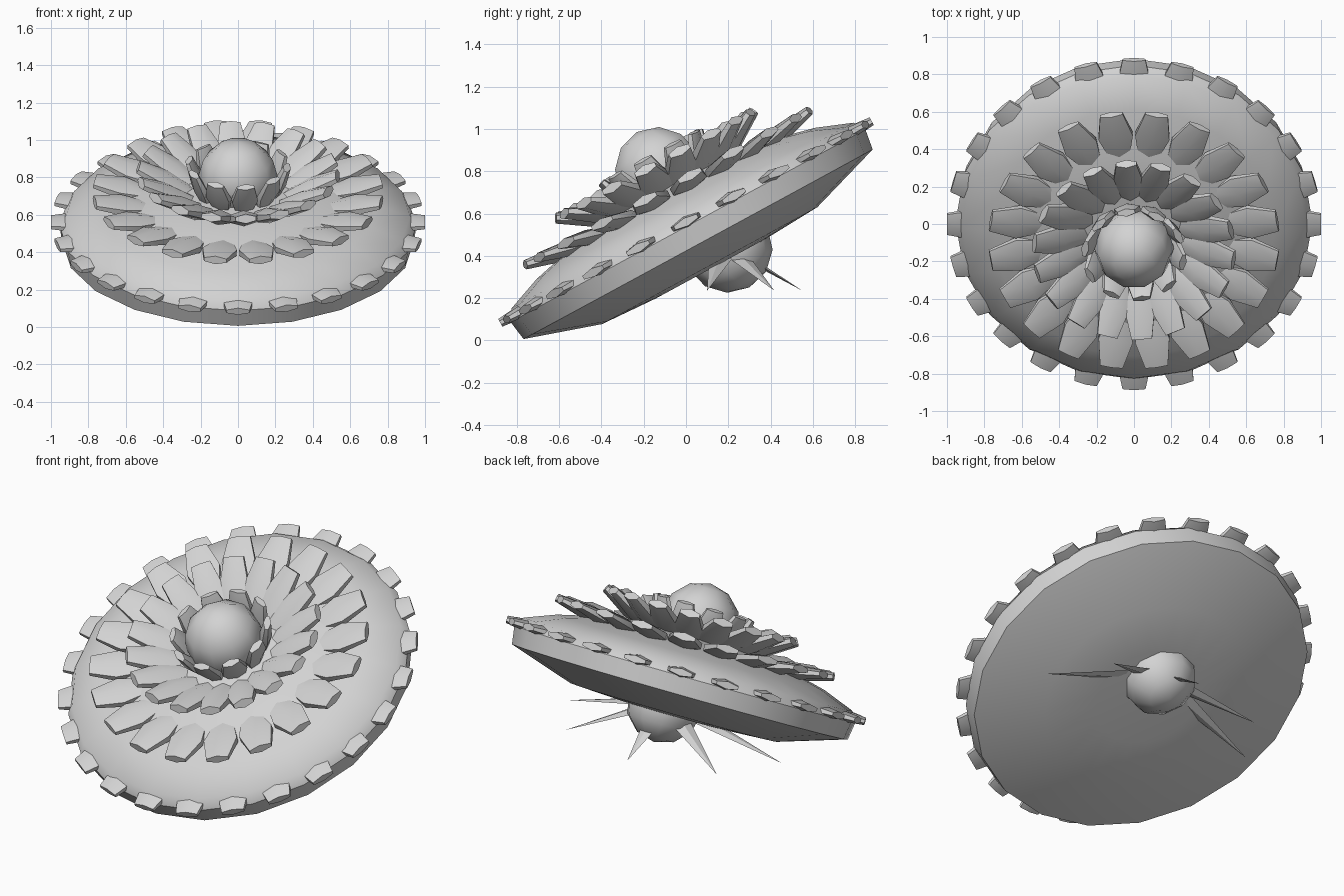
import bpy, bmesh, math
from mathutils import Matrix, Vector

if "Cube" in bpy.data.objects:
    bpy.data.objects.remove(bpy.data.objects["Cube"])

grey = bpy.data.materials.new("plain_grey")
grey.diffuse_color = (0.65, 0.65, 0.65, 1)
grey.use_nodes = True
grey.node_tree.nodes["Principled BSDF"].inputs["Base Color"].default_value = grey.diffuse_color

# The whole flower head leans toward the front
TILT = Matrix.Translation((0, 0, 0.56)) @ Matrix.Rotation(math.radians(28.5), 4, 'X')


def finish(name, bm, matrix, angle=40):
    bmesh.ops.recalc_face_normals(bm, faces=bm.faces)
    me = bpy.data.meshes.new(name)
    bm.to_mesh(me)
    bm.free()
    me.materials.append(grey)
    me.transform(matrix)
    ob = bpy.data.objects.new(name, me)
    bpy.context.collection.objects.link(ob)
    bpy.ops.object.select_all(action='DESELECT')
    ob.select_set(True)
    bpy.context.view_layer.objects.active = ob
    bpy.ops.object.shade_smooth_by_angle(angle=math.radians(angle))
    return ob


def bridge(bm, a, b):
    n = len(a)
    for i in range(n):
        bm.faces.new((a[i], a[(i + 1) % n], b[(i + 1) % n], b[i]))


def lathe(name, profile, sides):
    """Spin (radius, height) points between two pole points."""
    bm = bmesh.new()
    rings = []
    for r, h in profile[1:-1]:
        rings.append([bm.verts.new((r * math.cos(2 * math.pi * i / sides),
                                    r * math.sin(2 * math.pi * i / sides), h))
                      for i in range(sides)])
    for a, b in zip(rings, rings[1:]):
        bridge(bm, a, b)
    for pole, ring in ((profile[0], rings[0]), (profile[-1], rings[-1])):
        tip = bm.verts.new((0, 0, pole[1]))
        for i in range(sides):
            bm.faces.new((tip, ring[i], ring[(i + 1) % sides]))
    return finish(name, bm, TILT)


def petal(bm, matrix, length, width, thick, sections):
    """Loft a six-sided cross-section along +x; sections = (t, width, thickness)."""
    shape = [(-0.5, -0.22), (0, -0.5), (0.5, -0.22), (0.5, 0.22), (0, 0.5), (-0.5, 0.22)]
    rings = []
    for t, sw, st in sections:
        rings.append([bm.verts.new(matrix @ Vector((t * length, y * width * sw, z * thick * st)))
                      for y, z in shape])
    for a, b in zip(rings, rings[1:]):
        bridge(bm, a, b)
    bm.faces.new(rings[0])
    bm.faces.new(rings[-1])


def petal_ring(name, count, offset, base, tip, width, thick, sections):
    """Ring of petals running from base (radius, height) to tip."""
    bm = bmesh.new()
    dr, dh = tip[0] - base[0], tip[1] - base[1]
    for i in range(count):
        a = math.radians(offset + 360 * i / count)
        m = (Matrix.Rotation(a, 4, 'Z') @ Matrix.Translation((base[0], 0, base[1]))
             @ Matrix.Rotation(-math.atan2(dh, dr), 4, 'Y'))
        petal(bm, m, math.hypot(dr, dh), width, thick, sections)
    return finish(name, bm, TILT, 50)


# Broad lens-shaped disc
lathe("disc", [(0, 0.19), (0.3, 0.19), (0.48, 0.165), (0.75, 0.1), (0.92, 0.035),
               (0.955, -0.02), (0.94, -0.12), (0.58, -0.235), (0.3, -0.25), (0, -0.25)], 20)

# Petal rings from the rim to the centre
blunt = [(0, 1, 1), (0.5, 1, 1), (1, 0.82, 0.75)]
leafy = [(0, 0.55, 0.6), (0.5, 1, 1), (1, 0.66, 0.6)]
petal_ring("rim_petals", 24, 0, (0.86, 0.0), (1.0, 0.0), 0.15, 0.055, blunt)
petal_ring("outer_petals", 20, 9, (0.48, 0.13), (0.775, 0.185), 0.185, 0.075, leafy)
petal_ring("middle_petals", 18, 94.5, (0.23, 0.15), (0.535, 0.31), 0.165, 0.085, leafy)
petal_ring("inner_petals", 10, 99, (0.19, 0.16), (0.265, 0.355), 0.14, 0.07, leafy)

# Round heart of the flower
N = 6
lathe("heart", [(0.215 * math.sin(math.pi * i / N), 0.27 + 0.215 * math.cos(math.pi * i / N))
                for i in range(N + 1)], 10)

# Bulb underneath
bm = bmesh.new()
bmesh.ops.create_uvsphere(bm, u_segments=10, v_segments=6, radius=0.21)
finish("bulb", bm, Matrix.Translation((0, 0.2, 0.435)) @ Matrix.Rotation(math.radians(28.5), 4, 'X'))

# Thin pointed leaves spreading from the bulb
bm = bmesh.new()
origin = Vector((0, 0.19, 0.45))
for k in range(-2, 3):
    a = math.radians(45 * k)
    tip = Vector((0.7 * math.sin(a), 0.1 + 0.45 * math.cos(a), 0.235))
    d = tip - origin
    base = origin + d * 0.3
    side = d.cross(Vector((0, 0, 1))).normalized()
    up = side.cross(d).normalized()
    corners = [bm.verts.new(base + v) for v in
               (side * 0.055, up * 0.014, side * -0.055, up * -0.014)]
    point = bm.verts.new(tip)
    bm.faces.new(corners)
    for i in range(4):
        bm.faces.new((corners[i], corners[(i + 1) % 4], point))
finish("pointed_leaves", bm, Matrix.Identity(4), 20)
